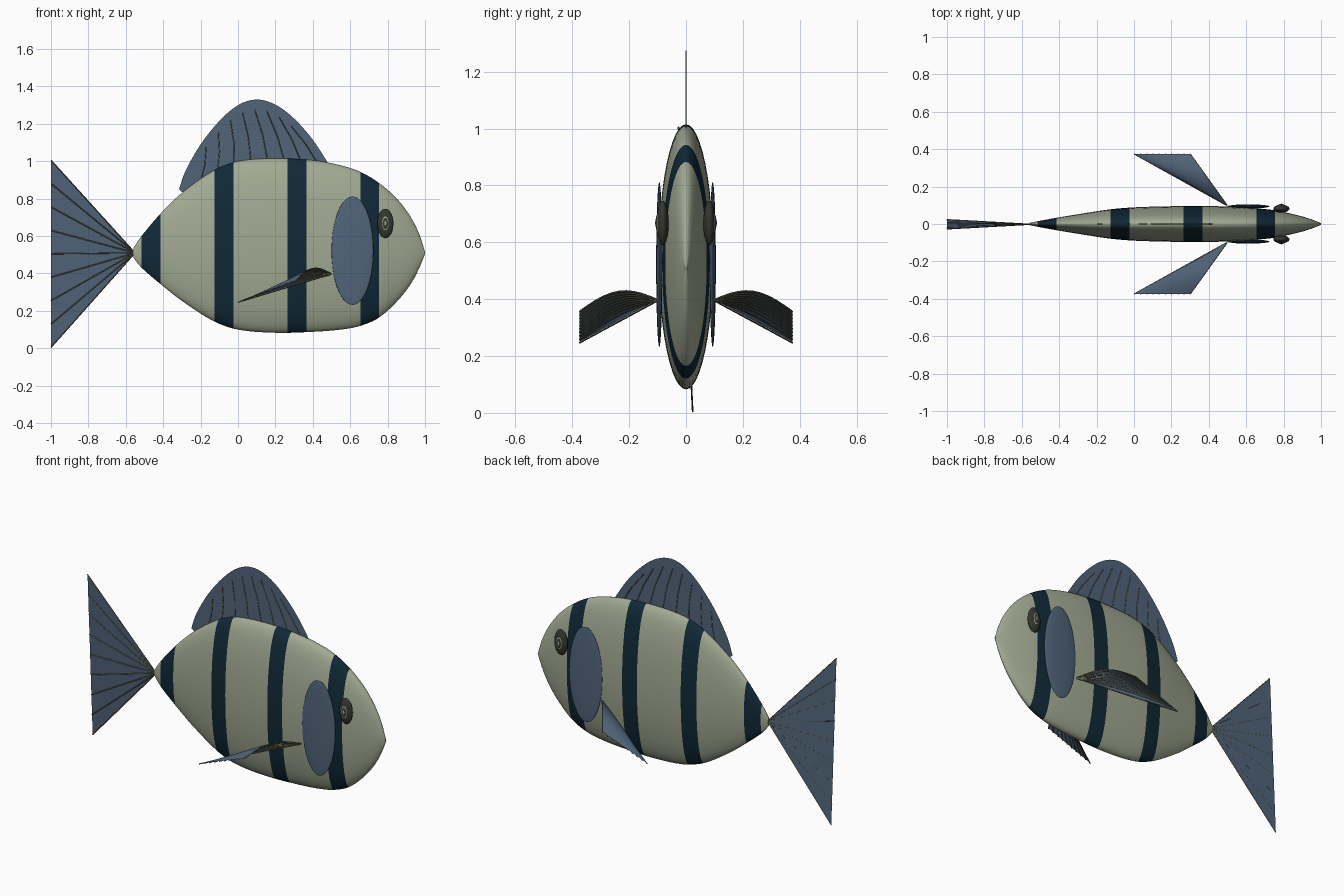
import bpy, bmesh, math
from mathutils import Vector

if "Cube" in bpy.data.objects:
    bpy.data.objects.remove(bpy.data.objects["Cube"])


def material(name, rgb):
    m = bpy.data.materials.new(name)
    m.diffuse_color = (*rgb, 1)
    m.use_nodes = True
    m.node_tree.nodes["Principled BSDF"].inputs["Base Color"].default_value = m.diffuse_color
    return m


SCALE = material("pale sage", (0.36, 0.40, 0.29))
STRIPE = material("deep teal", (0.005, 0.022, 0.038))
FIN = material("slate blue", (0.083, 0.128, 0.195))
RAY = material("dull olive", (0.12, 0.12, 0.07))
DARK = material("dark olive", (0.035, 0.038, 0.027))


def hermite(pts, x):
    """Smooth value at x through rows of (x, value, value...)."""
    def slope(i, k):
        a, b = pts[max(i - 1, 0)], pts[min(i + 1, len(pts) - 1)]
        return (b[k] - a[k]) / (b[0] - a[0])
    i = 0
    while i < len(pts) - 2 and x > pts[i + 1][0]:
        i += 1
    h = pts[i + 1][0] - pts[i][0]
    t = (x - pts[i][0]) / h
    out = []
    for k in range(1, len(pts[0])):
        out.append((2*t**3 - 3*t*t + 1) * pts[i][k] + (t**3 - 2*t*t + t) * h * slope(i, k)
                   + (3*t*t - 2*t**3) * pts[i + 1][k] + (t**3 - t*t) * h * slope(i + 1, k))
    return out


def mesh_object(name, verts, faces, mats, smooth=True):
    me = bpy.data.meshes.new(name)
    me.from_pydata(verts, [], faces)
    for m in mats:
        me.materials.append(m)
    ob = bpy.data.objects.new(name, me)
    bpy.context.collection.objects.link(ob)
    bm = bmesh.new()
    bm.from_mesh(me)
    bmesh.ops.recalc_face_normals(bm, faces=bm.faces)
    bm.to_mesh(me)
    bm.free()
    if smooth:
        bpy.ops.object.select_all(action='DESELECT')
        ob.select_set(True)
        bpy.context.view_layer.objects.active = ob
        bpy.ops.object.shade_smooth_by_angle(angle=math.radians(45))
    return ob


def sheet(name, rows):
    """Single-sided fin surface through a grid of points."""
    n = len(rows[0])
    verts = [p for r in rows for p in r]
    faces = [(i*n + j, i*n + j + 1, (i + 1)*n + j + 1, (i + 1)*n + j)
             for i in range(len(rows) - 1) for j in range(n - 1)]
    return mesh_object(name, verts, faces, [FIN])


def ribs(name, lines, radius):
    """Thin fin rays swept along polylines."""
    cu = bpy.data.curves.new(name, 'CURVE')
    cu.dimensions = '3D'
    cu.bevel_depth, cu.bevel_resolution, cu.use_fill_caps = radius, 0, True
    for line in lines:
        sp = cu.splines.new('POLY')
        sp.points.add(len(line) - 1)
        for p, co in zip(sp.points, line):
            p.co = (*co, 1)
    cu.materials.append(RAY)
    bpy.context.collection.objects.link(bpy.data.objects.new(name, cu))


def ellipsoid(name, centre, radii, mat):
    bpy.ops.mesh.primitive_uv_sphere_add(segments=40, ring_count=20, location=centre)
    ob = bpy.context.object
    ob.name = name
    ob.scale = radii
    ob.data.materials.append(mat)
    bpy.ops.object.shade_smooth()
    return ob


# Body: elliptical sections along x, rows of (x, top, bottom, half width)
PROFILE = [(-0.56, 0.535, 0.485, 0.006), (-0.52, 0.595, 0.435, 0.014),
           (-0.41, 0.725, 0.34, 0.034), (-0.295, 0.835, 0.25, 0.053),
           (-0.13, 0.95, 0.145, 0.078), (0.0, 1.0, 0.10, 0.089),
           (0.2, 1.015, 0.083, 0.095), (0.4, 1.005, 0.088, 0.096),
           (0.55, 0.978, 0.1, 0.091), (0.655, 0.943, 0.12, 0.084),
           (0.755, 0.883, 0.165, 0.073), (0.85, 0.80, 0.25, 0.053),
           (0.925, 0.70, 0.345, 0.033), (0.97, 0.61, 0.43, 0.017),
           (1.0, 0.515, 0.505, 0.004)]
STRIPES = [(-0.515 + 0.39*i, -0.415 + 0.39*i) for i in range(4)]
stations = sorted({round(-0.56 + 1.56*i/60, 3) for i in range(61)}
                  | {round(e, 3) for s in STRIPES for e in s})
SEG = 48
verts = []
for x in stations:
    top, bot, w = hermite(PROFILE, x)
    for j in range(SEG):
        a = 2*math.pi*j/SEG
        verts.append((x, w*math.cos(a), (top + bot)/2 + (top - bot)/2*math.sin(a)))
faces = [(i*SEG + j, i*SEG + (j + 1) % SEG, (i + 1)*SEG + (j + 1) % SEG, (i + 1)*SEG + j)
         for i in range(len(stations) - 1) for j in range(SEG)]
last = (len(stations) - 1)*SEG
faces += [tuple(range(SEG)), tuple(range(last, last + SEG))]
body = mesh_object("body", verts, faces, [SCALE, STRIPE])
for p in body.data.polygons:
    p.material_index = int(any(a < p.center.x < b for a, b in STRIPES))

# Tail fin: slightly twisted fan with rays
ROOT = Vector((-0.55, 0, 0.51))


def tail_point(t, s):
    return ROOT.lerp(Vector((-1, 0.025 - 0.05*t, 0.004 + 1.002*t)), s)


sheet("tail_fin", [[tail_point(i/16, s) for s in (0.005, 0.5, 1)] for i in range(17)])
ribs("tail_rays", [[tail_point(i/8, s) + Vector((0, -0.0015, 0)) for s in (0, 1)]
                   for i in range(9)], 0.003)

# Dorsal fin: arched outline down to just inside the back
ARCH = [(-0.315, 0.85), (-0.28, 0.95), (-0.2, 1.09), (-0.1, 1.215), (0, 1.3), (0.1, 1.33),
        (0.2, 1.303), (0.3, 1.228), (0.4, 1.115), (0.485, 0.985)]
indexed = [(i, x, z) for i, (x, z) in enumerate(ARCH)]
rows = []
for i in range(37):
    u = i/36
    tx, tz = hermite(indexed, 9*u)
    bx = -0.285 + 0.745*u
    bz = hermite(PROFILE, bx)[0] - 0.02
    rows.append([(bx, 0, bz), ((bx + tx)/2, 0, (bz + tz)/2), (tx, 0, tz)])
sheet("dorsal_fin", rows)
lines = []
for i in range(8):
    bx, tx = -0.2 + 0.09*i, -0.17 + 0.065*i
    lines.append([(bx, 0, hermite(PROFILE, bx)[0] - 0.02),
                  ((bx + tx)/2 + 0.008, 0, (hermite(PROFILE, bx)[0] + hermite(ARCH, tx)[0])/2 - 0.035),
                  (tx, 0, hermite(ARCH, tx)[0] - 0.055)])
ribs("dorsal_rays", lines, 0.0025)

# Paired parts on each side
for side, label in ((-1, "right"), (1, "left")):

    # Pectoral fin: fan whose leading rays arch upward
    def pectoral(s, t):
        p = Vector((0.5, 0.097*side, 0.40)).lerp(
            Vector((0.3*s, 0.375*side, 0.25 + 0.11*s)), t)
        p.z += 0.05*math.sqrt(s)*math.sin(math.pi*t)
        return p

    steps = [0.01 + 0.99*k/10 for k in range(11)]
    sheet(label + "_pectoral_fin", [[pectoral(i/16, t) for t in steps] for i in range(17)])
    ribs(label + "_pectoral_rays", [[pectoral(i/9, t) - Vector((0, 0, 0.004)) for t in steps]
                                    for i in range(10)], 0.003)

    # Gill cover
    ellipsoid(label + "_gill_cover", (0.612, 0.094*side, 0.522), (0.112, 0.011, 0.29), FIN)

    # Eye: nested flattened domes, dark and light in turn
    for name, y, radii, mat in (("eye_rim", 0.082, (0.043, 0.021, 0.078), DARK),
                                ("eye_iris", 0.088, (0.027, 0.0175, 0.052), SCALE),
                                ("eye_pupil", 0.092, (0.02, 0.0155, 0.04), DARK),
                                ("eye_centre", 0.096, (0.011, 0.0125, 0.024), SCALE)):
        ellipsoid(label + "_" + name, (0.788, y*side, 0.668), radii, mat)
